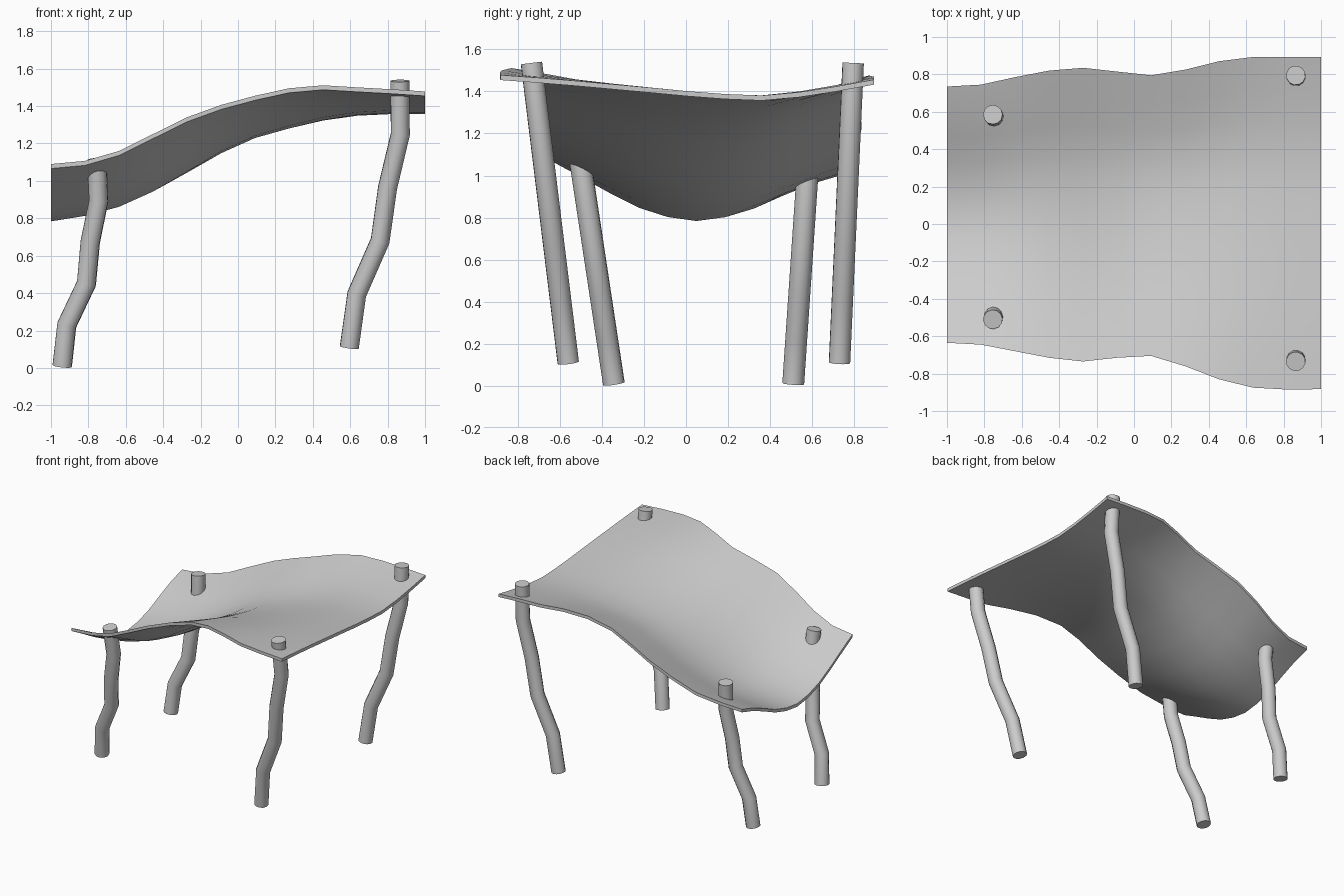
import bpy, bmesh, math

if "Cube" in bpy.data.objects:
    bpy.data.objects.remove(bpy.data.objects["Cube"])

def smooth(obj):
    bpy.ops.object.select_all(action='DESELECT')
    obj.select_set(True)
    bpy.context.view_layer.objects.active = obj
    bpy.ops.object.shade_smooth_by_angle(angle=math.radians(35))

# Sagging canopy: edge outlines and lowest line sampled at 12 stations along x
FRONT_Y = [-.635, -.645, -.68, -.715, -.735, -.715, -.705, -.76, -.83, -.875, -.885, -.883]
BACK_Y = [.735, .745, .785, .82, .835, .815, .795, .825, .87, .893, .893, .893]
FRONT_Z = [1.09, 1.107, 1.16, 1.25, 1.34, 1.406, 1.455, 1.495, 1.511, 1.50, 1.49, 1.478]
BACK_DROP = [.065, .07, .08, .085, .09, .08, .06, .045, .035, .03, .025, .022]
LOW_Z = [.785, .813, .86, .94, 1.045, 1.15, 1.23, 1.28, 1.324, 1.35, 1.358, 1.357]
SAG_LEFT = [0, .27, .55, .80, .95, 1, .90, .71, .44, .19, 0]
SAG_RIGHT = [0, .13, .28, .45, .62, .80, .94, 1, .78, .42, 0]
THICK = .024

bm = bmesh.new()
rows = []
for i in range(12):
    t = i / 11
    shape = [a + (b - a) * t for a, b in zip(SAG_LEFT, SAG_RIGHT)]
    peak = max(shape)
    edge_z = FRONT_Z[i] - BACK_DROP[i] * (.48 + .2 * t)
    sag = edge_z - (LOW_Z[i] + THICK)
    row = []
    for j in range(11):
        v = j / 10
        y = FRONT_Y[i] + (BACK_Y[i] - FRONT_Y[i]) * v
        z = FRONT_Z[i] - BACK_DROP[i] * v - sag * shape[j] / peak
        row.append(bm.verts.new((-1 + 2 * t, y, z)))
    rows.append(row)
for a, b in zip(rows, rows[1:]):
    for j in range(10):
        bm.faces.new((a[j], b[j], b[j + 1], a[j + 1]))
# Thickness
ext = bmesh.ops.extrude_face_region(bm, geom=bm.faces[:], use_keep_orig=True)
low = [g for g in ext['geom'] if isinstance(g, bmesh.types.BMVert)]
bmesh.ops.translate(bm, verts=low, vec=(0, 0, -THICK))
bmesh.ops.recalc_face_normals(bm, faces=bm.faces[:])
mesh = bpy.data.meshes.new("canopy")
bm.to_mesh(mesh)
bm.free()
canopy = bpy.data.objects.new("canopy", mesh)
bpy.context.collection.objects.link(canopy)
smooth(canopy)

# Crooked poles: kinked in x, straight lean in y
def pole(name, xs, y0, y1, z0, z1):
    curve = bpy.data.curves.new(name, 'CURVE')
    curve.dimensions = '3D'
    curve.bevel_depth = .052
    curve.bevel_resolution = 4
    curve.use_fill_caps = True
    s = curve.splines.new('POLY')
    n = len(xs)
    s.points.add(n - 1)
    for k, x in enumerate(xs):
        t = k / (n - 1)
        s.points[k].co = (x, y0 + (y1 - y0) * t, z0 + (z1 - z0) * t, 1)
    obj = bpy.data.objects.new(name, curve)
    bpy.context.collection.objects.link(obj)
    bpy.ops.object.select_all(action='DESELECT')
    obj.select_set(True)
    bpy.context.view_layer.objects.active = obj
    bpy.ops.object.convert(target='MESH')
    smooth(bpy.context.view_layer.objects.active)

LEFT_X = [-.94, -.915, -.81, -.79, -.745, -.755]
RIGHT_X = [.595, .635, .76, .80, .868, .865]
pole("front_left_pole", LEFT_X, -.343, -.51, .01, 1.115)
pole("back_left_pole", LEFT_X, .51, .585, .01, 1.115)
pole("front_right_pole", RIGHT_X, -.56, -.735, .11, 1.535)
pole("back_right_pole", RIGHT_X, .73, .795, .11, 1.535)
